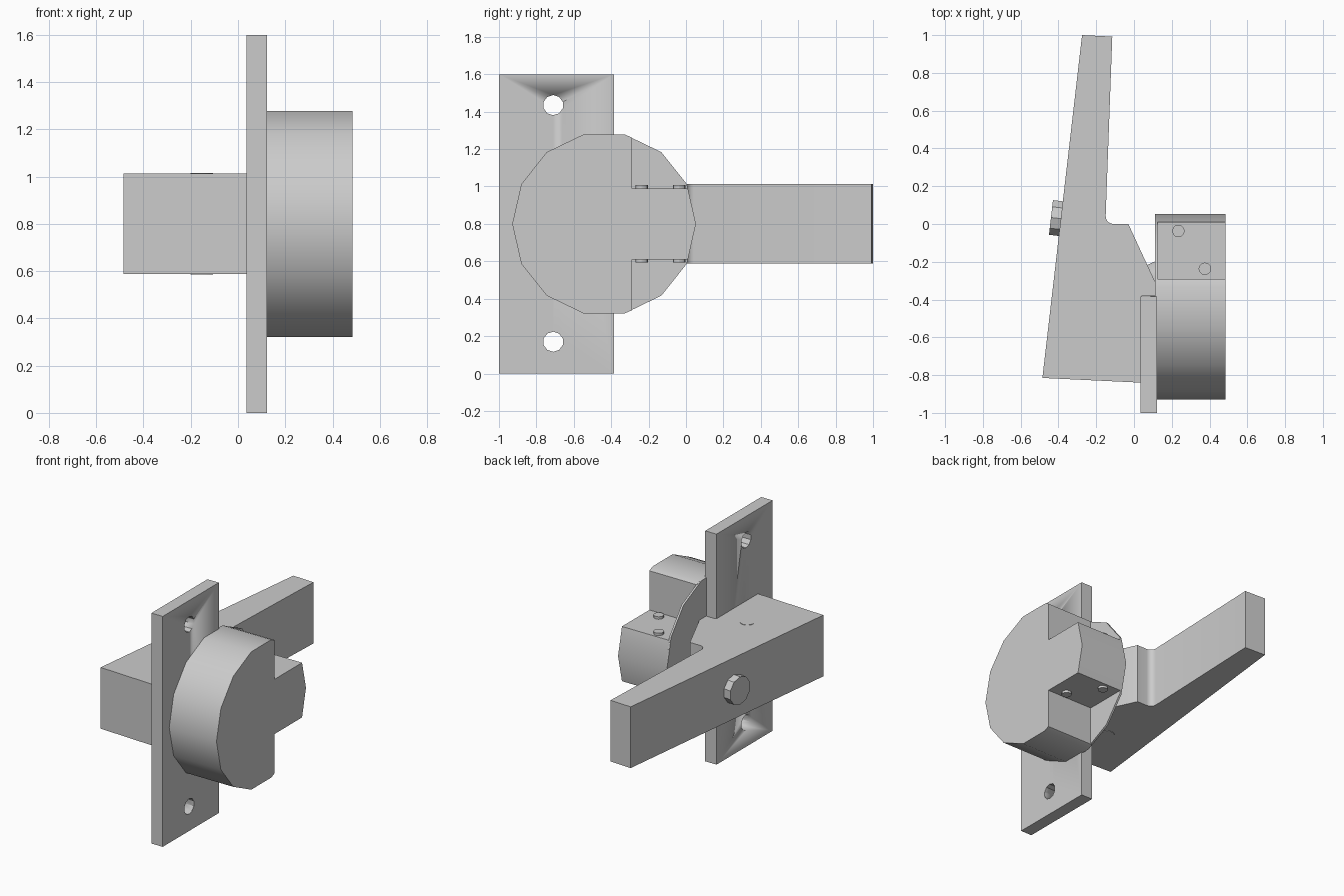
import bpy, bmesh, math
from mathutils import Vector

if "Cube" in bpy.data.objects:
    bpy.data.objects.remove(bpy.data.objects["Cube"])


def shade(ob):
    bpy.ops.object.select_all(action='DESELECT')
    bpy.context.view_layer.objects.active = ob
    ob.select_set(True)
    bpy.ops.object.shade_smooth_by_angle(angle=math.radians(30))


def prism(name, pts, axis, lo, hi):
    """Extrude a flat profile; axis 'x' takes (y, z) points, axis 'z' takes (x, y)."""
    place = (lambda p: (lo, p[0], p[1])) if axis == 'x' else (lambda p: (p[0], p[1], lo))
    step = Vector((hi - lo, 0, 0)) if axis == 'x' else Vector((0, 0, hi - lo))
    bm = bmesh.new()
    face = bm.faces.new([bm.verts.new(place(p)) for p in pts])
    ext = bmesh.ops.extrude_face_region(bm, geom=[face], use_keep_orig=True)
    bmesh.ops.translate(bm, vec=step, verts=[v for v in ext['geom'] if isinstance(v, bmesh.types.BMVert)])
    bmesh.ops.recalc_face_normals(bm, faces=bm.faces)
    me = bpy.data.meshes.new(name)
    bm.to_mesh(me)
    bm.free()
    ob = bpy.data.objects.new(name, me)
    bpy.context.collection.objects.link(ob)
    shade(ob)
    return ob


def pin(name, start, direction, length, radius, sides):
    d = Vector(direction).normalized()
    bpy.ops.mesh.primitive_cylinder_add(
        vertices=sides, radius=radius, depth=length,
        location=Vector(start) + d * length / 2,
        rotation=d.to_track_quat('Z', 'Y').to_euler())
    ob = bpy.context.object
    ob.name = name
    shade(ob)
    return ob


# mounting plate with two screw holes
plate = prism("mounting_plate", [(-1, 0), (-0.385, 0), (-0.385, 1.6), (-1, 1.6)], 'x', 0.035, 0.122)
for i, z in enumerate((0.17, 1.435)):
    cutter = pin(f"hole_cutter_{i}", (-0.1, -0.71, z), (1, 0, 0), 0.4, 0.054, 10)
    cutter.hide_render = True
    cutter.hide_set(True)
    cut = plate.modifiers.new("screw_hole", 'BOOLEAN')
    cut.object = cutter
    cut.solver = 'EXACT'

# round housing: 14 sided disc whose back upper and lower corners are stepped away
CY, CZ, R, N = -0.438, 0.8, 0.491, 14
ring = [(CY + R * math.cos(2 * math.pi * k / N), CZ + R * math.sin(2 * math.pi * k / N)) for k in range(N)]
notch = [(0.01, 0.99), (-0.29, 0.99), (-0.29, 1.262)]
mirrored = [(y, 2 * CZ - z) for y, z in reversed(notch)]
prism("housing_body", [ring[0]] + notch + ring[3:12] + mirrored, 'x', 0.12, 0.485)
prism("housing_back_disc", ring, 'x', 0.111, 0.125)

# rivets above and below the housing tongue
for x, y in ((0.235, -0.037), (0.375, -0.237)):
    for s in (1, -1):
        pin("tongue_rivet", (x, y, CZ + s * 0.18), (0, 0, s), 0.027, 0.033, 12)

# lever handle with a filleted inner corner
fillet = [(-0.108 - 0.042 * math.cos(a), 0.042 - 0.042 * math.sin(a))
          for a in (math.pi / 2 * i / 5 for i in range(6))]
lever = [(-0.485, -0.815), (-0.275, 1.0), (-0.115, 0.992)] + fillet + \
        [(-0.03, 0.0), (0.118, -0.32), (0.118, -0.38), (0.04, -0.38), (0.04, -0.84)]
prism("lever_handle", lever, 'z', 0.588, 1.013)

# pivot pin showing on both lever faces
pin("pivot_pin", (-0.153, -0.455, 0.585), (0, 0, 1), 0.431, 0.047, 16)

# bolt head on the outer lever face, and its stub meeting the housing
pin("bolt_head", (-0.375, 0.027, CZ), (-0.993, 0.115, 0), 0.065, 0.097, 10)
pin("bolt_stub", (0.06, -0.32, CZ), (0.91, 0.41, 0), 0.16, 0.09, 12)
